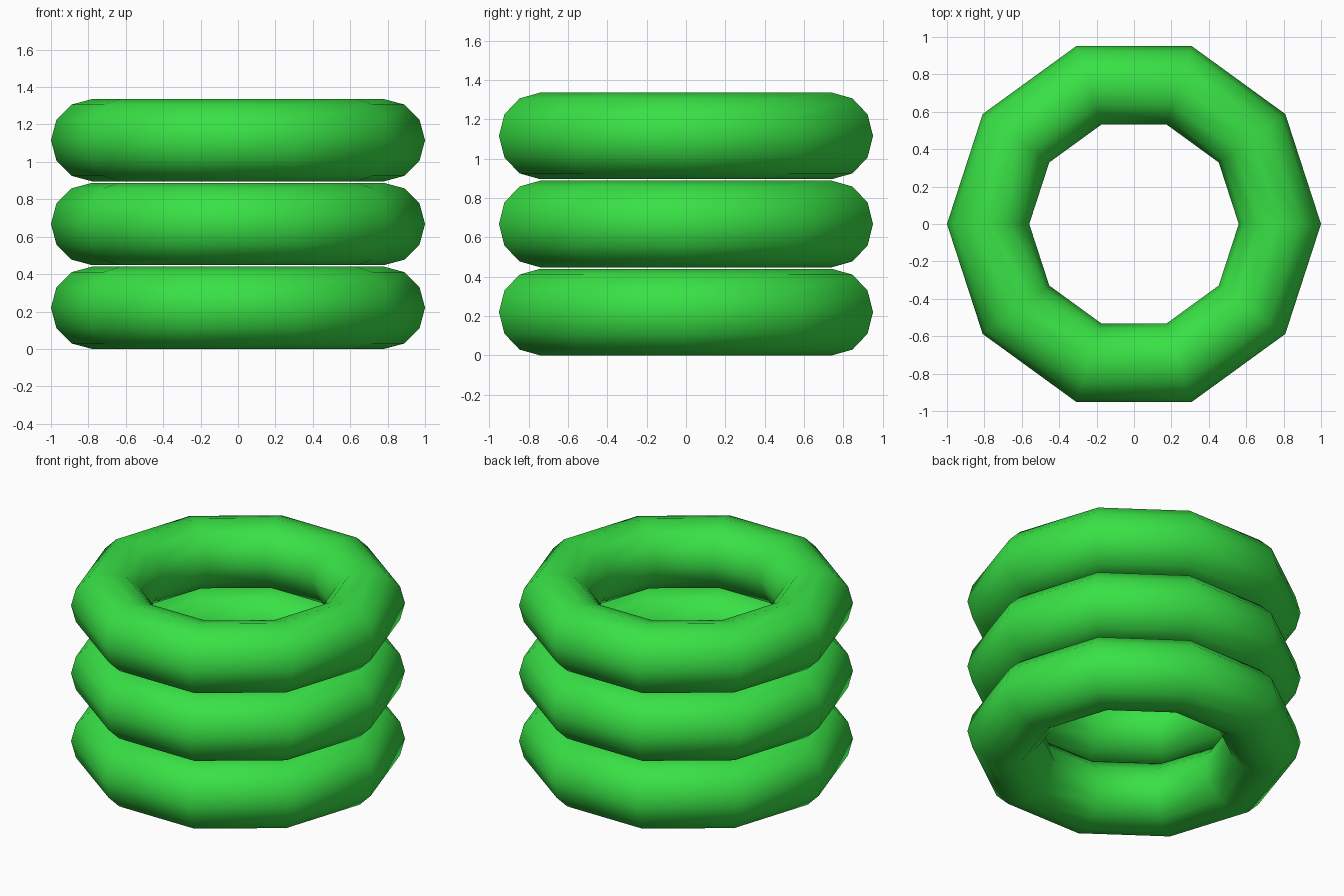
import bpy

if "Cube" in bpy.data.objects:
    bpy.data.objects.remove(bpy.data.objects["Cube"])

MAJOR, MINOR, SPACING = 0.78, 0.22, 0.448

green = bpy.data.materials.new("green")
green.diffuse_color = (0.04, 0.75, 0.06, 1)
green.use_nodes = True
green.node_tree.nodes["Principled BSDF"].inputs["Base Color"].default_value = green.diffuse_color

# Three stacked ten-sided rings with a hair gap between them
for i, name in enumerate(("bottom_ring", "middle_ring", "top_ring")):
    bpy.ops.mesh.primitive_torus_add(
        major_segments=10, minor_segments=12,
        major_radius=MAJOR, minor_radius=MINOR,
        location=(0, 0, MINOR + i * SPACING))
    ring = bpy.context.object
    ring.name = name
    ring.data.materials.append(green)
    bpy.ops.object.shade_smooth()
